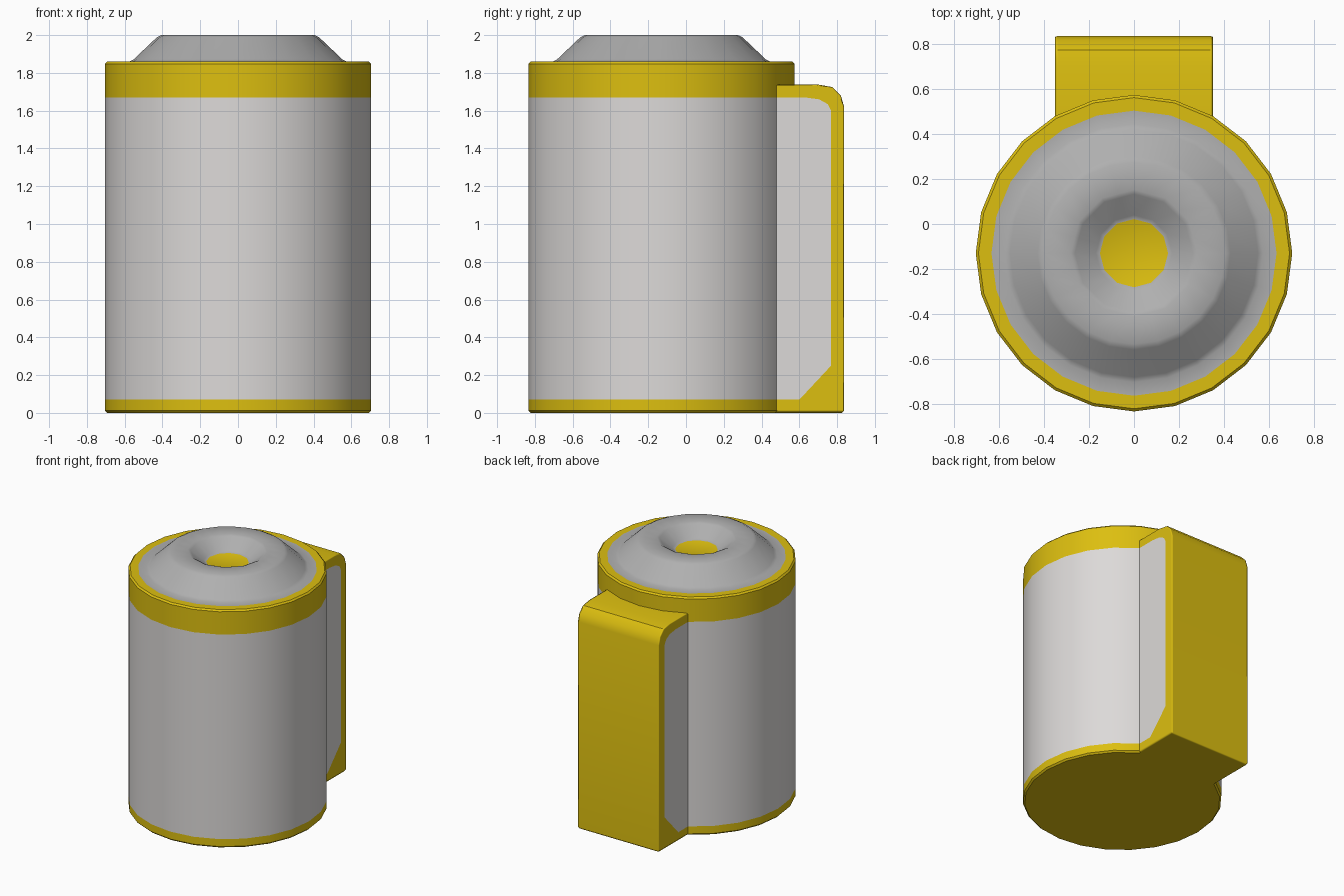
import bpy, bmesh
from math import cos, sin, pi, radians

if "Cube" in bpy.data.objects:
    bpy.data.objects.remove(bpy.data.objects["Cube"])

SIDES = 24
CENTRE_Y = -0.13


def material(name, rgb):
    m = bpy.data.materials.new(name)
    m.diffuse_color = (*rgb, 1)
    m.use_nodes = True
    m.node_tree.nodes["Principled BSDF"].inputs["Base Color"].default_value = m.diffuse_color
    return m


yellow = material("yellow", (0.72, 0.52, 0.005))
pale = material("pale_panel", (0.72, 0.70, 0.69))
grey = material("grey_lid", (0.43, 0.43, 0.43))


def finish(name, bm, mats):
    bmesh.ops.recalc_face_normals(bm, faces=bm.faces)
    mesh = bpy.data.meshes.new(name)
    bm.to_mesh(mesh)
    bm.free()
    for m in mats:
        mesh.materials.append(m)
    ob = bpy.data.objects.new(name, mesh)
    bpy.context.collection.objects.link(ob)
    bpy.context.view_layer.objects.active = ob
    bpy.ops.object.select_all(action='DESELECT')
    ob.select_set(True)
    bpy.ops.object.shade_smooth_by_angle(angle=radians(32))
    return ob


def revolve(name, profile, mats, cap_start=None, cap_end=None):
    """Profile rows: radius, z, material of the band above, 12-sided flag."""
    bm = bmesh.new()
    rings = []
    for r, z, _, coarse in profile:
        ring = []
        for i in range(SIDES):
            a = pi / 2 + 2 * pi * i / SIDES
            # odd points sit on the chord, giving half the sides
            rr = r * cos(2 * pi / SIDES) if coarse and i % 2 else r
            ring.append(bm.verts.new((rr * cos(a), CENTRE_Y + rr * sin(a), z)))
        rings.append(ring)
    for lo, hi, row in zip(rings, rings[1:], profile):
        for i in range(SIDES):
            j = (i + 1) % SIDES
            bm.faces.new((lo[i], lo[j], hi[j], hi[i])).material_index = row[2]
    for ring, mat in ((rings[0], cap_start), (rings[-1], cap_end)):
        if mat is not None:
            bm.faces.new(ring).material_index = mat
    return finish(name, bm, mats)


# Round body with yellow bands at foot and rim
revolve("body", [
    (0.693, 0.0, 0, 0), (0.705, 0.012, 0, 0), (0.705, 0.07, 1, 0),
    (0.705, 1.67, 0, 0), (0.705, 1.848, 0, 0), (0.693, 1.86, 0, 0),
    (0.635, 1.86, 0, 0)], [yellow, pale], cap_start=0)

# Conical lid with a 12-sided funnel and yellow button
revolve("lid", [
    (0.635, 1.86, 0, 0), (0.575, 1.86, 0, 0), (0.552, 1.872, 0, 0),
    (0.43, 1.988, 0, 0), (0.405, 2.0, 0, 0), (0.283, 2.0, 0, 1),
    (0.263, 1.991, 0, 1), (0.17, 1.918, 0, 1), (0.152, 1.91, 0, 1)],
    [grey, yellow], cap_end=1)

# Handle block: outer outline and inset side panel, as (y, z)
outer = [(0.45, 0), (0.60, 0), (0.837, 0), (0.837, 1.62), (0.82, 1.68),
         (0.775, 1.725), (0.70, 1.738), (0.45, 1.738)]
inner = [(0.45, 0.07), (0.60, 0.07), (0.768, 0.25), (0.768, 1.60), (0.75, 1.635),
         (0.705, 1.66), (0.63, 1.67), (0.45, 1.67)]
bm = bmesh.new()
loops = []
for x in (-0.353, 0.353):
    o = [bm.verts.new((x, y, z)) for y, z in outer]
    p = [bm.verts.new((x, y, z)) for y, z in inner]
    for i in range(len(o) - 1):
        bm.faces.new((o[i], o[i + 1], p[i + 1], p[i]))
    bm.faces.new(p).material_index = 1
    loops.append((o, p))
(a, pa), (b, pb) = loops
for i in range(len(a) - 1):
    bm.faces.new((a[i], a[i + 1], b[i + 1], b[i]))
bm.faces.new((a[0], pa[0], pa[-1], a[-1], b[-1], pb[-1], pb[0], b[0]))
handle = finish("handle", bm, [yellow, pale])
bev = handle.modifiers.new("edge_bevel", 'BEVEL')
bev.width = 0.012
bev.segments = 1
bev.limit_method = 'ANGLE'
bev.angle_limit = radians(50)
bev.harden_normals = True
